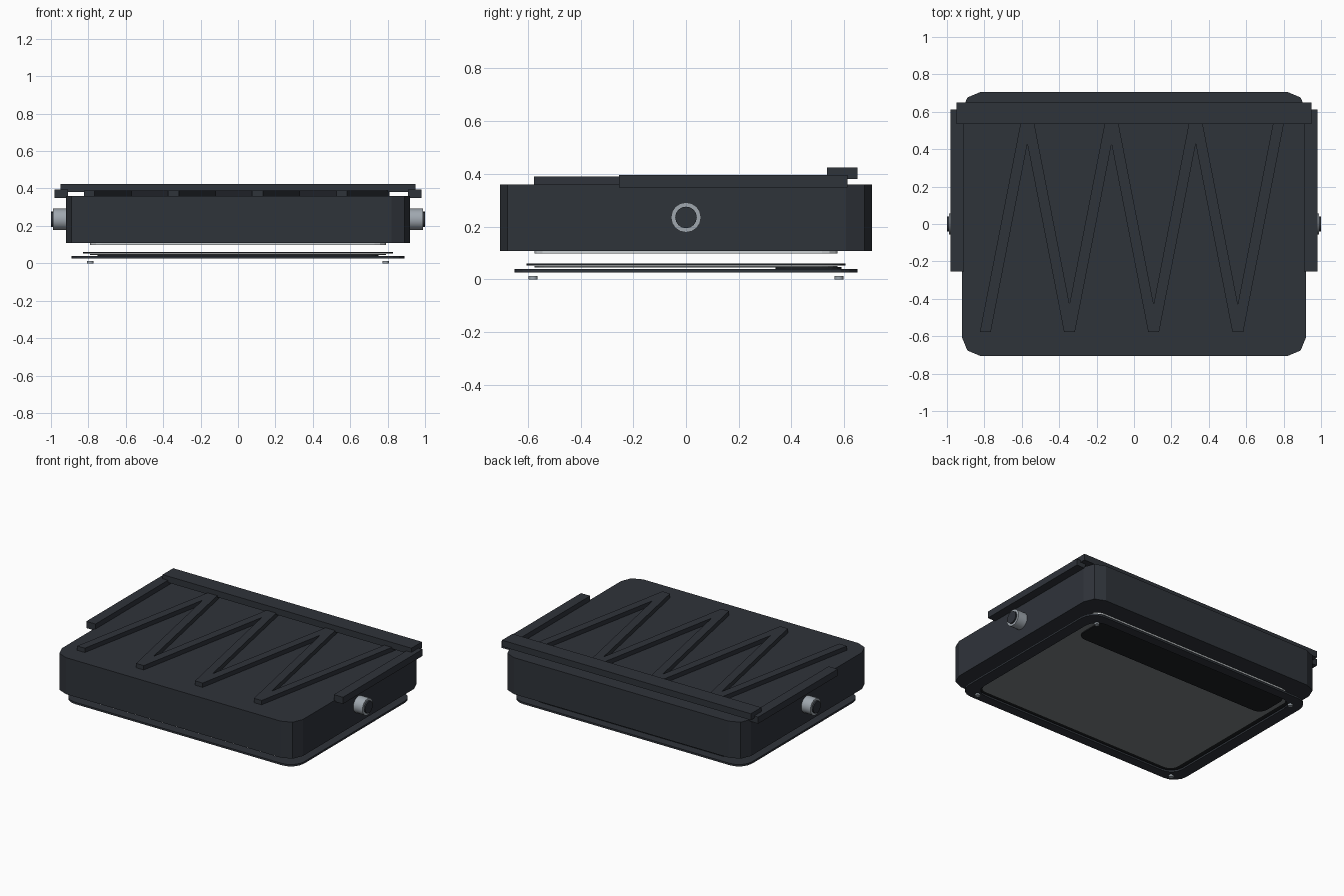
import bpy, bmesh, math

if "Cube" in bpy.data.objects:
    bpy.data.objects.remove(bpy.data.objects["Cube"])


def material(name, rgb):
    m = bpy.data.materials.new(name)
    m.diffuse_color = (*rgb, 1)
    m.use_nodes = True
    m.node_tree.nodes["Principled BSDF"].inputs["Base Color"].default_value = m.diffuse_color
    return m


DARK = material("dark_metal", (0.028, 0.033, 0.042))
BLACK = material("black_rubber", (0.012, 0.014, 0.017))
STEEL = material("steel", (0.35, 0.39, 0.43))
GLASS = material("grey_glass", (0.2, 0.22, 0.23))
PALE = material("pale_panel", (0.6, 0.63, 0.65))


def finish(name, bm, mat):
    bmesh.ops.recalc_face_normals(bm, faces=bm.faces)
    me = bpy.data.meshes.new(name)
    bm.to_mesh(me)
    bm.free()
    me.materials.append(mat)
    ob = bpy.data.objects.new(name, me)
    bpy.context.collection.objects.link(ob)
    return ob


def rounded(hx, hy, r, seg):
    """Rounded rectangle outline centred on the origin."""
    pts = []
    for k, (sx, sy) in enumerate([(1, 1), (-1, 1), (-1, -1), (1, -1)]):
        for i in range(seg + 1):
            a = math.pi / 2 * (k + i / seg)
            pts.append((sx * (hx - r) + r * math.cos(a), sy * (hy - r) + r * math.sin(a)))
    return pts


def prism(name, pts, z0, z1, mat, dy=0):
    bm = bmesh.new()
    f = bm.faces.new([bm.verts.new((x, y + dy, z0)) for x, y in pts])
    ext = bmesh.ops.extrude_face_region(bm, geom=[f], use_keep_orig=True)
    verts = [v for v in ext["geom"] if isinstance(v, bmesh.types.BMVert)]
    bmesh.ops.translate(bm, verts=verts, vec=(0, 0, z1 - z0))
    return finish(name, bm, mat)


def ring(name, outer, inner, z0, z1, mat):
    """Flat frame between two outlines with equal point counts."""
    bm = bmesh.new()
    loops = [[bm.verts.new((x, y, z)) for x, y in pts]
             for pts, z in ((outer, z0), (outer, z1), (inner, z1), (inner, z0))]
    n = len(outer)
    for a in range(4):
        p, q = loops[a], loops[(a + 1) % 4]
        for i in range(n):
            j = (i + 1) % n
            bm.faces.new((p[i], p[j], q[j], q[i]))
    return finish(name, bm, mat)


def box(name, x0, x1, y0, y1, z0, z1, mat):
    return prism(name, [(x0, y0), (x1, y0), (x1, y1), (x0, y1)], z0, z1, mat)


def cylinder(name, r, depth, loc, mat, axis="Z", verts=16):
    rot = (0, math.pi / 2, 0) if axis == "X" else (0, 0, 0)
    bpy.ops.mesh.primitive_cylinder_add(vertices=verts, radius=r, depth=depth, location=loc, rotation=rot)
    ob = bpy.context.object
    ob.name = name
    ob.data.materials.append(mat)
    bpy.ops.object.shade_smooth_by_angle(angle=math.radians(40))
    return ob


# Main housing and the pale panel under it
prism("housing", rounded(0.92, 0.706, 0.1, 2), 0.108, 0.36, DARK)
prism("light_panel", rounded(0.79, 0.575, 0.06, 3), 0.098, 0.108, PALE)

# Zigzag cooling rib on top
xs = [-0.795 + 0.225 * i for i in range(8)]
Y, W = 0.577, 0.029
slope = 2 * Y / 0.225
left, right = [], []
for i, x in enumerate(xs):
    s = 1 if i % 2 else -1
    flat = [(x - W, s * Y), (x + W, s * Y)]
    inner = [(x, s * (Y - W * slope))]
    if i in (0, 7):
        left.append(flat[0])
        right.append(flat[1])
    elif s > 0:
        left += flat
        right += inner
    else:
        left += inner
        right += flat
prism("zigzag_rib", left + right[::-1], 0.355, 0.39, DARK)

# Bracket: rear bar and side rails
box("rear_bar", -0.95, 0.95, 0.535, 0.65, 0.38, 0.424, DARK)
for side, s in (("left", -1), ("right", 1)):
    box(f"{side}_rail", min(s * 0.91, s * 0.98), max(s * 0.91, s * 0.98), -0.255, 0.612, 0.349, 0.395, DARK)
    # Pivot collars with dark bolts
    cylinder(f"{side}_collar", 0.057, 0.09, (s * 0.945, 0, 0.235), STEEL, "X")
    cylinder(f"{side}_bolt", 0.041, 0.1, (s * 0.95, 0, 0.235), DARK, "X")

# Exploded front stack: gasket, glass, dark mask strip and frame
ring("gasket", rounded(0.83, 0.605, 0.08, 4), rounded(0.78, 0.555, 0.06, 4), 0.053, 0.06, BLACK)
prism("glass", rounded(0.79, 0.575, 0.06, 4), 0.045, 0.05, GLASS)
prism("mask_strip", rounded(0.75, 0.125, 0.06, 4), 0.038, 0.047, BLACK, 0.465)
ring("frame", rounded(0.89, 0.65, 0.1, 4), rounded(0.81, 0.585, 0.09, 4), 0.026, 0.039, DARK)

# Screws at the frame corners
for i, (sx, sy) in enumerate([(-1, -1), (1, -1), (1, 1), (-1, 1)]):
    cylinder(f"screw_{i + 1}", 0.017, 0.012, (sx * 0.79, sy * 0.58, 0.006), STEEL, verts=12)
